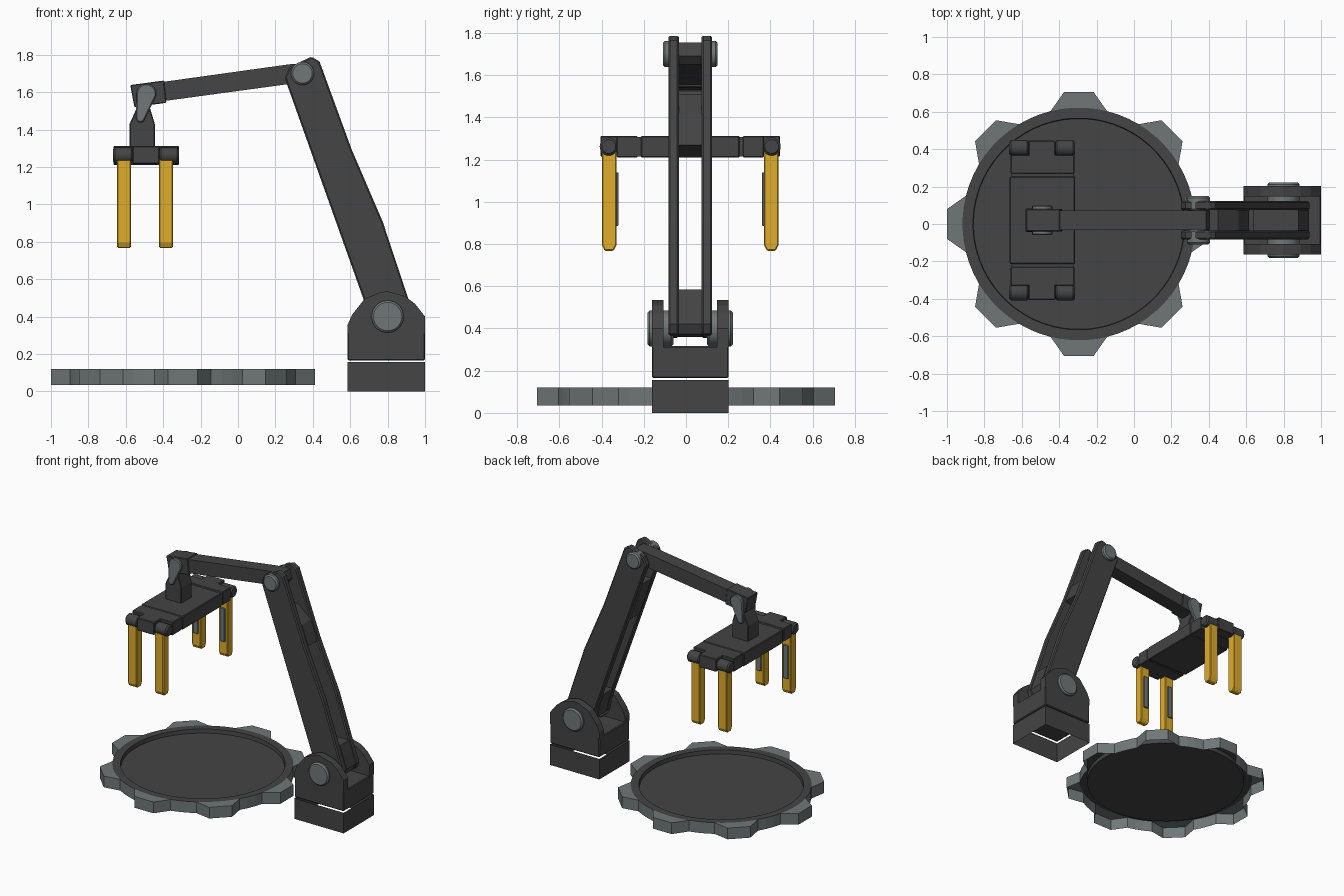
import bpy, bmesh, math
from mathutils import Vector

if "Cube" in bpy.data.objects:
    bpy.data.objects.remove(bpy.data.objects["Cube"])


def material(name, rgb):
    m = bpy.data.materials.new(name)
    m.diffuse_color = (*rgb, 1)
    m.use_nodes = True
    m.node_tree.nodes["Principled BSDF"].inputs["Base Color"].default_value = m.diffuse_color
    return m


DARK = material("dark charcoal", (0.058, 0.058, 0.058))
GREY = material("steel grey", (0.16, 0.185, 0.185))
GOLD = material("finger yellow", (0.74, 0.42, 0.025))
YC = 0.02  # the arm's centre plane


def finish(bm, name, mats, bevel=0, smooth=False, recalc=True):
    if recalc:
        bmesh.ops.recalc_face_normals(bm, faces=bm.faces)
    me = bpy.data.meshes.new(name)
    bm.to_mesh(me)
    bm.free()
    for m in mats:
        me.materials.append(m)
    if smooth:
        me.shade_smooth()
        me.set_sharp_from_angle(angle=math.radians(35))
    ob = bpy.data.objects.new(name, me)
    bpy.context.collection.objects.link(ob)
    if bevel:
        b = ob.modifiers.new("bevel", 'BEVEL')
        b.width, b.segments, b.limit_method = bevel, 1, 'ANGLE'
        b.angle_limit = math.radians(40)
    return ob


def prism(name, pts, t0, t1, mat, axis='y', bevel=0, smooth=False, caps=True):
    """Extrude a 2D outline from t0 to t1 along an axis."""
    place = {'x': lambda u, v, t: (t, u, v),
             'y': lambda u, v, t: (u, t, v),
             'z': lambda u, v, t: (u, v, t)}[axis]
    bm = bmesh.new()
    a = [bm.verts.new(place(u, v, t0)) for u, v in pts]
    b = [bm.verts.new(place(u, v, t1)) for u, v in pts]
    n = len(pts)
    for i in range(n):
        j = (i + 1) % n
        bm.faces.new((a[i], a[j], b[j], b[i]))
    if caps:
        bm.faces.new(a)
        bm.faces.new(b)
    return finish(bm, name, [mat], bevel, smooth)


def rect(u0, u1, v0, v1):
    return [(u0, v0), (u1, v0), (u1, v1), (u0, v1)]


def arc(u, v, r, a0, a1, n):
    return [(u + r * math.cos(math.radians(a0 + (a1 - a0) * i / n)),
             v + r * math.sin(math.radians(a0 + (a1 - a0) * i / n))) for i in range(n + 1)]


def circle(u, v, r, n=28):
    return arc(u, v, r, 0, 360, n)[:-1]


# --- Turntable: a shell open below, with a recessed dark plate and grey toothed wall
CX, R, Z0, Z1 = -0.295, 0.622, 0.035, 0.12
SEG = 360 / 64
bm = bmesh.new()
rings = []
for r, z in ((R, Z1), (0.566, Z1), (0.563, 0.09)):
    rings.append([bm.verts.new((x, y, z)) for x, y in arc(CX, 0, r, SEG / 2, 360 + SEG / 2, 64)[:-1]])
for k in range(2):
    for i in range(64):
        j = (i + 1) % 64
        bm.faces.new((rings[k][i], rings[k][j], rings[k + 1][j], rings[k + 1][i]))
bm.faces.new(rings[-1])
finish(bm, "turntable_plate", [DARK], recalc=False, smooth=True)

bm = bmesh.new()
c = Vector((CX, 0))
for k in range(8):
    a = 45 * k
    root = arc(CX, 0, R, a - 2.5 * SEG, a + 2.5 * SEG, 5)
    tip = arc(CX, 0, 0.71, a + 6.4, a - 6.4, 1)
    top = [bm.verts.new((x, y, Z1)) for x, y in root + tip]
    bm.faces.new(top)
    # outer wall: flank, tip, flank, then the valley up to the next tooth
    path = [root[0], tip[1], tip[0]] + arc(CX, 0, R, a + 2.5 * SEG, a + 45 - 2.5 * SEG, 3)
    lo = [bm.verts.new((x, y, Z0)) for x, y in path]
    hi = [bm.verts.new((x, y, Z1)) for x, y in path]
    for i in range(len(path) - 1):
        bm.faces.new((lo[i], lo[i + 1], hi[i + 1], hi[i]))
bmesh.ops.remove_doubles(bm, verts=bm.verts, dist=0.0005)
edges = [e for e in bm.edges
         if all((v.co.xy - c).length > 0.7 and v.co.z > 0.1 for v in e.verts)]
bmesh.ops.bevel(bm, geom=edges, offset=0.025, segments=2, profile=0.5, affect='EDGES')
finish(bm, "turntable_toothed_rim", [GREY], recalc=False)

# --- Base: hollow plinth, turning block and two rounded cheeks
BY0, BY1 = YC - 0.182, YC + 0.182
prism("base_plinth", rect(0.586, 1.0, BY0, BY1), 0, 0.156, DARK, 'z', caps=False)
prism("base_block", rect(0.586, 1.0, 0.165, 0.317), BY0, BY1, DARK, bevel=0.006)
cheek = [(0.586, 0.31), (1.0, 0.31), (1.0, 0.40), (0.945, 0.47), (0.89, 0.51), (0.80, 0.535),
         (0.76, 0.53), (0.677, 0.495), (0.61, 0.41), (0.586, 0.356)]
for side, sg in (("front", -1), ("back", 1)):
    prism(f"base_cheek_{side}", cheek, YC + sg * 0.127, YC + sg * 0.182, DARK)
    prism(f"shoulder_cap_{side}", circle(0.80, 0.40, 0.086), YC + sg * 0.08, YC + sg * 0.202,
          GREY, bevel=0.01, smooth=True)

# --- Upper arm: two long plates joined by a foot web and a middle web
plate = [(0.249, 1.678), (0.276, 1.735), (0.393, 1.79), (0.436, 1.764), (0.608, 1.293),
         (0.774, 0.907), (0.907, 0.506), (0.938, 0.42), (0.92, 0.37), (0.75, 0.355),
         (0.69, 0.40), (0.672, 0.49)]
foot = [(0.638, 0.585), (0.88, 0.585), (0.907, 0.506), (0.935, 0.42), (0.915, 0.373),
        (0.75, 0.36), (0.69, 0.40), (0.672, 0.49)]
web = [(0.418, 1.21), (0.615, 1.27), (0.56, 1.415), (0.45, 1.51), (0.311, 1.51)]
for side, sg in (("front", -1), ("back", 1)):
    prism(f"upper_arm_plate_{side}", plate, YC + sg * 0.054, YC + sg * 0.103, DARK, bevel=0.008)
    prism(f"elbow_cap_{side}", circle(0.345, 1.70, 0.062), YC + sg * 0.05, YC + sg * 0.13,
          GREY, bevel=0.01, smooth=True)
prism("upper_arm_foot_web", foot, YC - 0.055, YC + 0.055, DARK)
prism("upper_arm_middle_web", web, YC - 0.055, YC + 0.055, DARK)

# --- Forearm with its wrist housing
prism("forearm", [(-0.45, 1.545), (0.27, 1.643), (0.37, 1.65), (0.405, 1.69), (0.385, 1.755),
                  (0.276, 1.749), (-0.45, 1.648)], YC - 0.053, YC + 0.053, DARK)
prism("wrist_housing", [(-0.554, 1.52), (-0.383, 1.543), (-0.396, 1.662), (-0.576, 1.638)],
      YC - 0.06, YC + 0.06, DARK, bevel=0.004)

# --- Wrist: neck and drop-shaped links
prism("wrist_neck", [(-0.58, 1.30), (-0.445, 1.30), (-0.445, 1.43), (-0.475, 1.53),
                     (-0.535, 1.53), (-0.58, 1.43)], YC - 0.064, YC + 0.064, DARK, bevel=0.005)
drop = arc(-0.49, 1.592, 0.053, -15, 180, 12) + arc(-0.522, 1.462, 0.024, 190, 340, 6)
for side, sg in (("front", -1), ("back", 1)):
    prism(f"wrist_link_{side}", drop, YC + sg * 0.055, YC + sg * 0.08, GREY, bevel=0.006, smooth=True)

# --- Palm: core with lightly bevelled segments
prism("palm_core", rect(-0.655, -0.32, 1.216, 1.308), YC - 0.34, YC + 0.34, DARK)
prism("palm_centre", rect(-0.665, -0.315, 1.21, 1.313), YC - 0.234, YC + 0.234, DARK, bevel=0.005)
for side, sg in (("front", -1), ("back", 1)):
    y = lambda o: YC + sg * o
    prism(f"palm_shoulder_{side}", rect(-0.66, -0.318, 1.211, 1.312), y(0.248), y(0.35), DARK, bevel=0.005)
    prism(f"palm_tongue_{side}", rect(-0.565, -0.42, 1.215, 1.312), y(0.34), y(0.426), DARK, bevel=0.005)

    # --- Fingers: knuckle, yellow finger and inner grip pad
    for nm, x in (("left", -0.61), ("right", -0.385)):
        k0 = x - (0.057 if nm == "left" else 0.036)
        prism(f"knuckle_{side}_{nm}", circle(y(0.386), 1.262, 0.043, 20), k0, k0 + 0.105,
              DARK, 'x', bevel=0.01, smooth=True)
        finger = [(y(0.418), 1.24), (y(0.35), 1.24), (y(0.35), 0.795), (y(0.363), 0.768),
                  (y(0.405), 0.768), (y(0.418), 0.795)]
        prism(f"finger_{side}_{nm}", finger, x - 0.037, x + 0.037, GOLD, 'x', bevel=0.005)
        prism(f"grip_pad_{side}_{nm}", rect(x - 0.02, x + 0.02, 0.885, 1.14),
              y(0.34), y(0.352), GREY, bevel=0.003)
